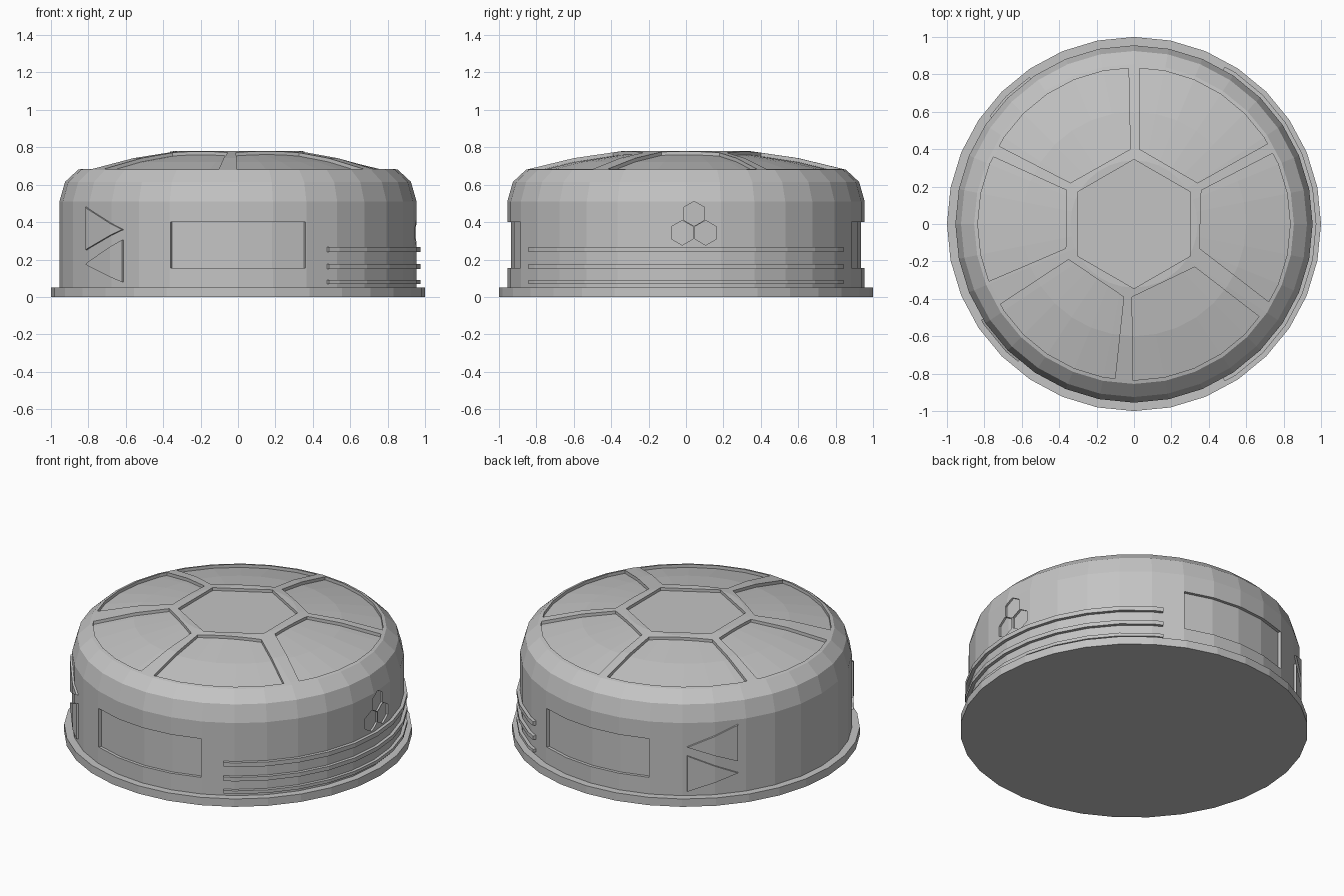
import bpy
import bmesh
from math import sin, cos, pi, radians
from mathutils import Vector

SIDES = 32
STEP = 2 * pi / SIDES

if "Cube" in bpy.data.objects:
    bpy.data.objects.remove(bpy.data.objects["Cube"], do_unlink=True)

grey = bpy.data.materials.new("light_grey")
grey.use_nodes = True
grey.diffuse_color = (0.55, 0.55, 0.55, 1)
grey.node_tree.nodes["Principled BSDF"].inputs["Base Color"].default_value = (0.55, 0.55, 0.55, 1)


def finish(name, bm):
    bmesh.ops.remove_doubles(bm, verts=bm.verts, dist=1e-5)
    bmesh.ops.recalc_face_normals(bm, faces=bm.faces)
    mesh = bpy.data.meshes.new(name)
    bm.to_mesh(mesh)
    bm.free()
    mesh.materials.append(grey)
    obj = bpy.data.objects.new(name, mesh)
    bpy.context.collection.objects.link(obj)
    return obj


def revolve(name, profile):
    """Solid of revolution from (radius, height) points that begin and end on the axis."""
    bm = bmesh.new()
    pts = [bm.verts.new((r, 0, z)) for r, z in profile]
    edges = [bm.edges.new(pair) for pair in zip(pts, pts[1:])]
    bmesh.ops.spin(bm, geom=pts + edges, axis=(0, 0, 1), cent=(0, 0, 0),
                   steps=SIDES, angle=2 * pi)
    return finish(name, bm)


def faceted(r, a):
    """Point on the many-sided ring of corner radius r at angle a."""
    d = r * cos(STEP / 2) / cos(a % STEP - STEP / 2)
    return d * cos(a), d * sin(a)


def ring_segment(name, r0, r1, z0, z1, start, end):
    """Curved bar that follows the facets of the wall."""
    a0, a1 = radians(start), radians(end)
    inner = [k * STEP for k in range(-SIDES, 2 * SIDES) if a0 + 0.01 < k * STEP < a1 - 0.01]
    bm = bmesh.new()
    rows = []
    for a in [a0] + inner + [a1]:
        rows.append([bm.verts.new((*faceted(r, a), z))
                     for r, z in ((r0, z0), (r1, z0), (r1, z1), (r0, z1))])
    for p, q in zip(rows, rows[1:]):
        for i in range(4):
            j = (i + 1) % 4
            bm.faces.new((p[i], p[j], q[j], q[i]))
    bm.faces.new(rows[0])
    bm.faces.new(rows[-1])
    return finish(name, bm)


def prism(name, outline, offset):
    bm = bmesh.new()
    a = [bm.verts.new(p) for p in outline]
    b = [bm.verts.new(Vector(p) + Vector(offset)) for p in outline]
    bm.faces.new(a)
    bm.faces.new(b)
    for i in range(len(a)):
        j = (i + 1) % len(a)
        bm.faces.new((a[i], a[j], b[j], b[i]))
    return finish(name, bm)


def boolean(obj, cutter, operation):
    mod = obj.modifiers.new("cut", "BOOLEAN")
    mod.operation = operation
    mod.solver = "EXACT"
    mod.object = cutter
    bpy.context.view_layer.objects.active = obj
    bpy.ops.object.modifier_apply(modifier=mod.name)
    bpy.data.objects.remove(cutter, do_unlink=True)


def wall_patch(name, outline, azimuth, r0, r1):
    """Outline of (sideways, height) points turned into a plate that hugs the wall."""
    a = radians(azimuth)
    out, side = Vector((cos(a), sin(a), 0)), Vector((-sin(a), cos(a), 0))
    pts = [out * 0.7 + side * t + Vector((0, 0, z)) for t, z in outline]
    patch = ring_segment(name, r0, r1, 0.06, 0.56, azimuth - 20, azimuth + 20)
    boolean(patch, prism("helper", pts, out * 0.6), "INTERSECT")
    return patch


# Drum with base flange, rounded shoulder, and a sunken dome floor
body = revolve("drum_body", [
    (0, 0), (1, 0), (1, 0.05), (0.955, 0.05), (0.955, 0.51), (0.925, 0.615),
    (0.855, 0.68), (0.835, 0.685), (0.835, 0.665), (0.6, 0.722), (0.34, 0.762), (0, 0.762)])

# Recessed windows on front and back
for azimuth in (-90, 90):
    boolean(body, ring_segment("window_cutter", 0.936, 1.05, 0.155, 0.4,
                               azimuth - 22.2, azimuth + 22.2), "DIFFERENCE")

# Three shallow hexagons on the left side
for y, z in ((0.043, 0.445), (-0.02, 0.343), (0.105, 0.343)):
    hexagon = [(y + 0.066 * sin(k * pi / 3), z + 0.066 * cos(k * pi / 3)) for k in range(6)]
    boolean(body, wall_patch("hexagon_cutter", hexagon, 0, 0.943, 1.02), "DIFFERENCE")

# Raised triangle pairs, apexes pointing opposite ways
for label, azimuth, way in (("front", 221, 1), ("back", 134.3, -1)):
    w = 0.148 * way
    wall_patch(label + "_upper_triangle", [(-w, 0.25), (w, 0.36), (-w, 0.48)], azimuth, 0.94, 0.967)
    wall_patch(label + "_lower_triangle", [(w, 0.08), (w, 0.305), (-w, 0.175)], azimuth, 0.94, 0.967)

# Horizontal ribs wrapping the left side
for name, z0, z1 in (("lower", 0.07, 0.09), ("middle", 0.15, 0.175), ("upper", 0.24, 0.267)):
    ring_segment(name + "_rib", 0.93, 0.975, z0, z1, -60, 60)

# Raised dome frame, opened by a central hexagon and six surrounding panels
frame = revolve("dome_frame", [
    (0, 0.6), (0.835, 0.6), (0.835, 0.685), (0.6, 0.742), (0.34, 0.78), (0, 0.78)])
center = [(0.345 * sin(k * pi / 3), 0.345 * cos(k * pi / 3), 0.5) for k in range(6)]
boolean(frame, prism("center_cutter", center, (0, 0, 0.5)), "DIFFERENCE")

# Each panel: two inner corners and the two angles where it meets the rim
panels = [
    ((0.35, -0.13), (0.36, 0.18), -30, 27),
    ((0.34, 0.22), (0.03, 0.4), 31, 88),
    ((-0.02, 0.4), (-0.34, 0.22), 92, 150),
    ((-0.36, 0.18), (-0.365, -0.13), 154.5, 201.5),
    ((-0.35, -0.19), (-0.055, -0.39), 211, 263),
    ((-0.01, -0.39), (0.325, -0.23), 269.5, 323.5),
]
for a, b, start, end in panels:
    far = []
    for corner, angle in ((a, start), (b, end)):
        p = Vector(corner)
        rim = Vector((cos(radians(angle)), sin(radians(angle)))) * 0.835
        far.append(p + (rim - p) * 2)
    quad = [(*p, 0.5) for p in (a, far[0], far[1], b)]
    boolean(frame, prism("panel_cutter", quad, (0, 0, 0.5)), "DIFFERENCE")
